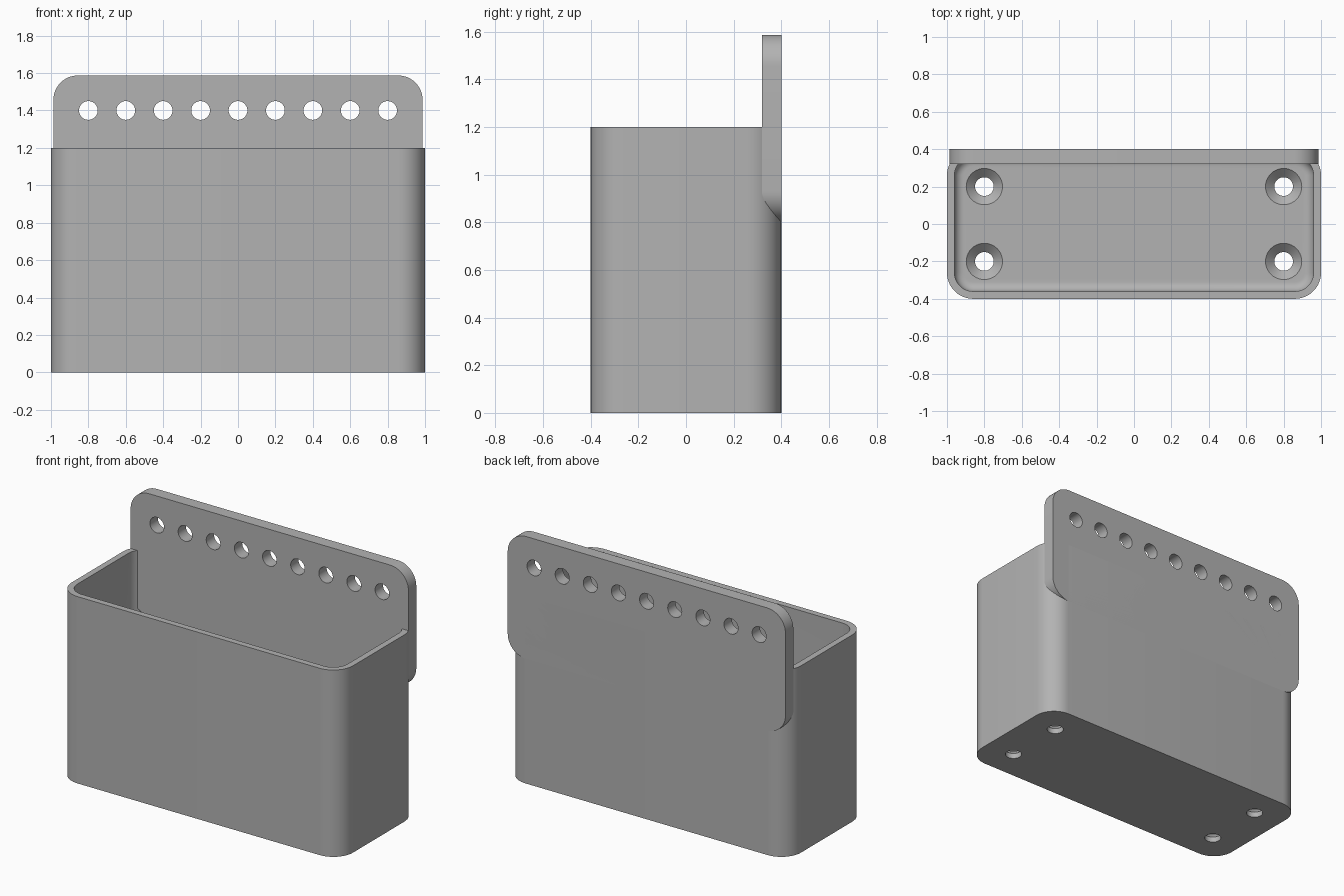
import bpy, bmesh, math
from mathutils import Vector

cube = bpy.data.objects.get("Cube")
if cube:
    bpy.data.objects.remove(cube)

grey = bpy.data.materials.new("plain grey")
grey.use_nodes = True
colour = (0.45, 0.45, 0.45, 1)
grey.diffuse_color = colour
grey.node_tree.nodes["Principled BSDF"].inputs["Base Color"].default_value = colour


def rounded_rect(half_a, half_b, radius, steps=12):
    """Outline of a rounded rectangle, counter-clockwise."""
    points = []
    for quarter, (sa, sb) in enumerate([(1, 1), (-1, 1), (-1, -1), (1, -1)]):
        for i in range(steps + 1):
            t = math.pi / 2 * (quarter + i / steps)
            points.append((sa * (half_a - radius) + radius * math.cos(t),
                           sb * (half_b - radius) + radius * math.sin(t)))
    return points


def circle(radius, sides=40):
    return [(radius * math.cos(2 * math.pi * i / sides),
             radius * math.sin(2 * math.pi * i / sides)) for i in range(sides)]


def loft(name, layers, centres=((0, 0),), upright=False):
    """Closed solid through (outline, level) layers, repeated at each centre."""
    bm = bmesh.new()
    for ca, cb in centres:
        rings = []
        for outline, level in layers:
            rings.append([bm.verts.new((a + ca, level, b + cb) if upright
                                       else (a + ca, b + cb, level))
                          for a, b in outline])
        for low, high in zip(rings, rings[1:]):
            for i in range(len(low)):
                j = (i + 1) % len(low)
                bm.faces.new((low[i], low[j], high[j], high[i]))
        bm.faces.new(rings[0][::-1])
        bm.faces.new(rings[-1])
    bmesh.ops.recalc_face_normals(bm, faces=bm.faces[:])
    mesh = bpy.data.meshes.new(name)
    bm.to_mesh(mesh)
    bm.free()
    mesh.materials.append(grey)
    obj = bpy.data.objects.new(name, mesh)
    bpy.context.collection.objects.link(obj)
    return obj


def cut(target, cutter):
    """Subtract the cutter, apply the result and drop the cutter."""
    mod = target.modifiers.new("cut", 'BOOLEAN')
    mod.operation, mod.solver, mod.object = 'DIFFERENCE', 'EXACT', cutter
    bpy.ops.object.select_all(action='DESELECT')
    bpy.context.view_layer.objects.active = target
    target.select_set(True)
    bpy.ops.object.modifier_apply(modifier=mod.name)
    bpy.data.objects.remove(cutter)


# Open bin with rounded upright corners
height, corner, wall, floor, fillet = 1.2, 0.14, 0.04, 0.08, 0.05
outer = rounded_rect(1, 0.4, corner)
bin_body = loft("bin_body", [(outer, 0), (outer, height)])

# Cavity with a filleted floor edge
layers = []
for i in range(9):
    t = math.pi / 2 * i / 8
    inset = wall + fillet * (1 - math.sin(t))
    layers.append((rounded_rect(1 - inset, 0.4 - inset, corner - inset),
                   floor + fillet * (1 - math.cos(t))))
layers.append((layers[-1][0], height + 0.1))
cut(bin_body, loft("cavity_cutter", layers))

# Four countersunk drain holes in the floor
corners = [(x, y) for x in (-0.8, 0.8) for y in (-0.2, 0.2)]
small, wide = circle(0.05), circle(0.097)
cut(bin_body, loft("countersink_cutter",
                   [(small, -0.05), (small, floor - 0.045),
                    (wide, floor), (wide, floor + 0.02)], corners))

# Rounded mounting plate, flush with the back of the bin
low, top = 0.8, 1.587
plate = rounded_rect(0.987, (top - low) / 2, 0.13)
back_plate = loft("back_plate", [(plate, 0.32), (plate, 0.4)],
                  [(0, (low + top) / 2)], upright=True)

# Row of nine hanging holes
row = [(-0.8 + 0.2 * i, 1.4) for i in range(9)]
cut(back_plate, loft("hanging_hole_cutter",
                     [(small, 0.2), (small, 0.5)], row, upright=True))

# Smooth rounds, crisp edges
for obj in (bin_body, back_plate):
    bpy.ops.object.select_all(action='DESELECT')
    bpy.context.view_layer.objects.active = obj
    obj.select_set(True)
    bpy.ops.object.shade_smooth_by_angle(angle=math.radians(30))
